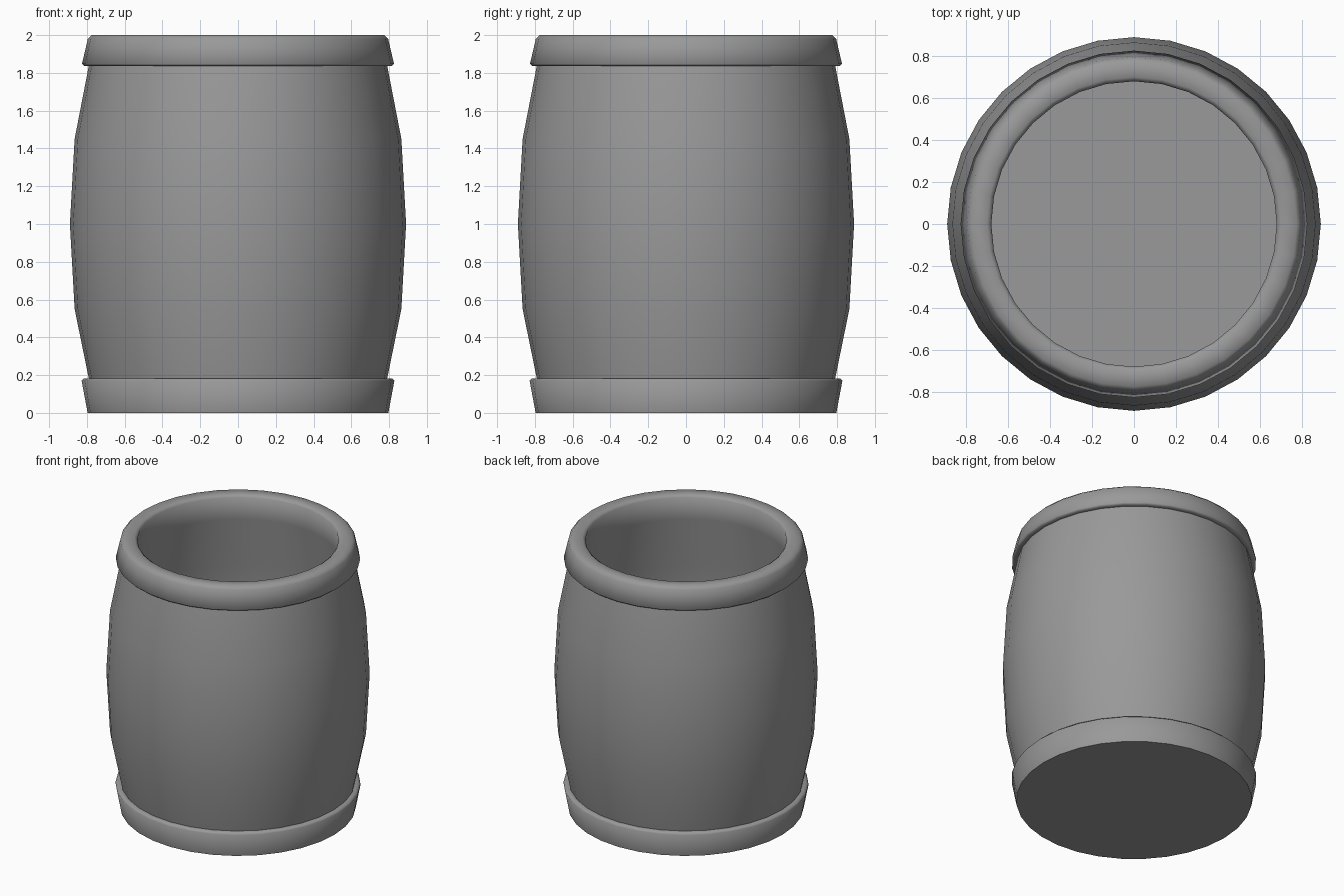
import bpy, bmesh, math

if "Cube" in bpy.data.objects:
    bpy.data.objects.remove(bpy.data.objects["Cube"])

SIDES = 32

# Dark grey finish shared by the whole barrel
grey = bpy.data.materials.new("dark_grey")
grey.diffuse_color = (0.32, 0.32, 0.32, 1)
grey.use_nodes = True
grey.node_tree.nodes["Principled BSDF"].inputs["Base Color"].default_value = grey.diffuse_color


def lathe(name, profile):
    """Revolve (radius, z) points around z and cap both ends."""
    bm = bmesh.new()
    rings = []
    for r, z in profile:
        rings.append([bm.verts.new((r * math.cos(2 * math.pi * i / SIDES),
                                    r * math.sin(2 * math.pi * i / SIDES), z))
                      for i in range(SIDES)])
    for a, b in zip(rings, rings[1:]):
        for i in range(SIDES):
            j = (i + 1) % SIDES
            bm.faces.new((a[i], a[j], b[j], b[i]))
    bm.faces.new(rings[0])
    bm.faces.new(rings[-1])
    bmesh.ops.recalc_face_normals(bm, faces=bm.faces)
    mesh = bpy.data.meshes.new(name)
    bm.to_mesh(mesh)
    bm.free()
    mesh.materials.append(grey)
    obj = bpy.data.objects.new(name, mesh)
    bpy.context.collection.objects.link(obj)
    bpy.ops.object.select_all(action='DESELECT')
    obj.select_set(True)
    bpy.context.view_layer.objects.active = obj
    bpy.ops.object.shade_smooth_by_angle(angle=math.radians(65))
    return obj


bottom_hoop = [(0.796, 0.0), (0.828, 0.17), (0.815, 0.183)]
bulging_side = [(0.79, 0.183), (0.865, 0.55), (0.89, 1.0),
                (0.865, 1.45), (0.79, 1.837)]
top_hoop = [(0.815, 1.837), (0.826, 1.848), (0.795, 1.98), (0.775, 2.0)]
lip = [(0.70, 2.0), (0.68, 1.985)]
# Inner wall follows the outside down to a flat floor
inside = [(0.69, 1.82), (0.765, 1.45), (0.79, 1.0), (0.765, 0.55),
          (0.70, 0.18), (0.69, 0.1)]

lathe("barrel", bottom_hoop + bulging_side + top_hoop + lip + inside)
